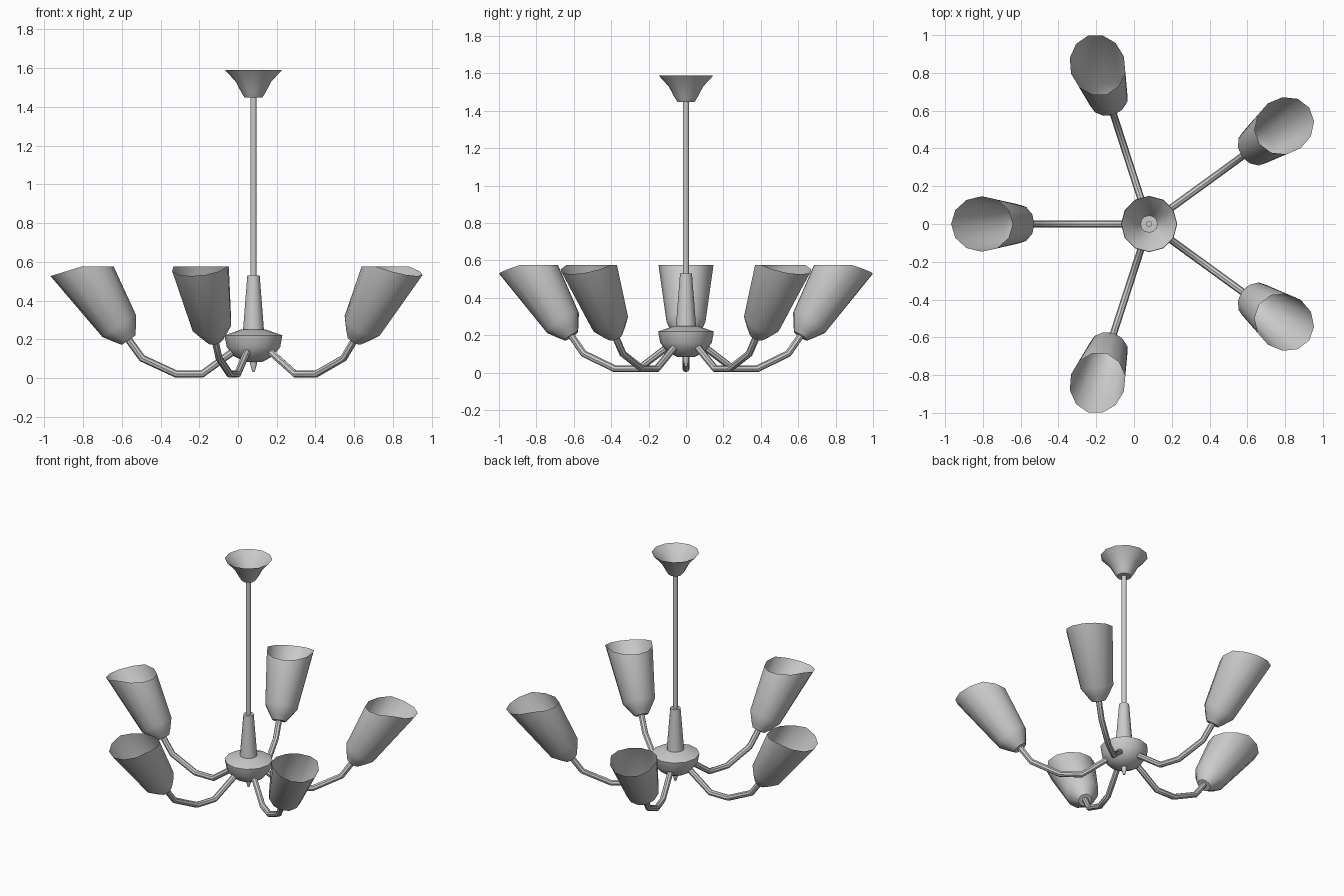
import bpy, bmesh
from math import sin, cos, pi, radians
from mathutils import Matrix, Vector

if "Cube" in bpy.data.objects:
    bpy.data.objects.remove(bpy.data.objects["Cube"])

CX = 0.08      # the stem sits slightly off the bounding-box centre
SEG = 12


def loft(name, rings, cap_start=True, cap_end=True):
    """Skin a list of point rings into one mesh object."""
    bm = bmesh.new()
    vs = [[bm.verts.new(p) for p in ring] for ring in rings]
    for a, b in zip(vs, vs[1:]):
        n = len(a)
        for i in range(n):
            j = (i + 1) % n
            bm.faces.new((a[i], a[j], b[j], b[i]))
    if cap_start:
        bm.faces.new(vs[0][::-1])
    if cap_end:
        bm.faces.new(vs[-1])
    bmesh.ops.recalc_face_normals(bm, faces=bm.faces[:])
    me = bpy.data.meshes.new(name)
    bm.to_mesh(me)
    bm.free()
    me.shade_smooth()
    me.set_sharp_from_angle(angle=radians(35))
    ob = bpy.data.objects.new(name, me)
    bpy.context.collection.objects.link(ob)
    return ob


def lathe(name, profile, **caps):
    """Revolve (radius, z) pairs around the stem axis."""
    rings = [[(CX + r * cos(2 * pi * i / SEG), r * sin(2 * pi * i / SEG), z)
              for i in range(SEG)] for r, z in profile]
    return loft(name, rings, **caps)


def ring(centre, normal, radius, n=SEG):
    """Circle in the arm's frame; its first point faces outward (+x)."""
    normal = Vector(normal).normalized()
    side = Vector((0, 1, 0))
    out = side.cross(normal)
    return [Vector(centre) + radius * (out * cos(2 * pi * i / n) + side * sin(2 * pi * i / n))
            for i in range(n)]


# Central column
lathe("ceiling_canopy", [(0.045, 1.447), (0.06, 1.47), (0.092, 1.53), (0.147, 1.59)],
      cap_end=False)
lathe("hanging_rod", [(0.016, 0.5), (0.016, 1.46)])
lathe("rod_sleeve", [(0.055, 0.235), (0.032, 0.53)])
lathe("hub_bowl", [(0.045, 0.083), (0.10, 0.112), (0.138, 0.16), (0.149, 0.22), (0.065, 0.25)])
lathe("hub_finial", [(0.006, 0.032), (0.017, 0.07), (0.017, 0.09)])

# Arm centreline and shade rings, drawn once along +x
path = [Vector((x, 0, z)) for x, z in
        [(0.08, 0.155), (0.265, 0.021), (0.40, 0.021), (0.575, 0.102), (0.65, 0.205)]]
arm_rings = []
for i, p in enumerate(path):
    d0 = (p - path[max(i - 1, 0)]).normalized()
    d1 = (path[min(i + 1, len(path) - 1)] - p).normalized()
    arm_rings.append(ring(p, d0 + d1, 0.019, 8))

axis = (0.56, 0, 0.83)
rim = []
for i in range(SEG):
    a = 2 * pi * i / SEG
    rim.append(Vector((0.885 + 0.163 * cos(a), 0.147 * sin(a), 0.576 - 0.05 * max(0, cos(a)))))
shade_rings = [ring((0.645, 0, 0.195), axis, 0.042),
               ring((0.662, 0, 0.222), axis, 0.066),
               ring((0.694, 0, 0.27), axis, 0.104),
               rim]

# Five arms with their shades
for k in range(5):
    m = Matrix.Translation((CX, 0, 0)) @ Matrix.Rotation(pi + k * 2 * pi / 5, 4, 'Z')
    arm = loft(f"arm_{k + 1}", arm_rings)
    shade = loft(f"lamp_shade_{k + 1}", shade_rings, cap_end=False)
    arm.matrix_world = m
    shade.matrix_world = m
